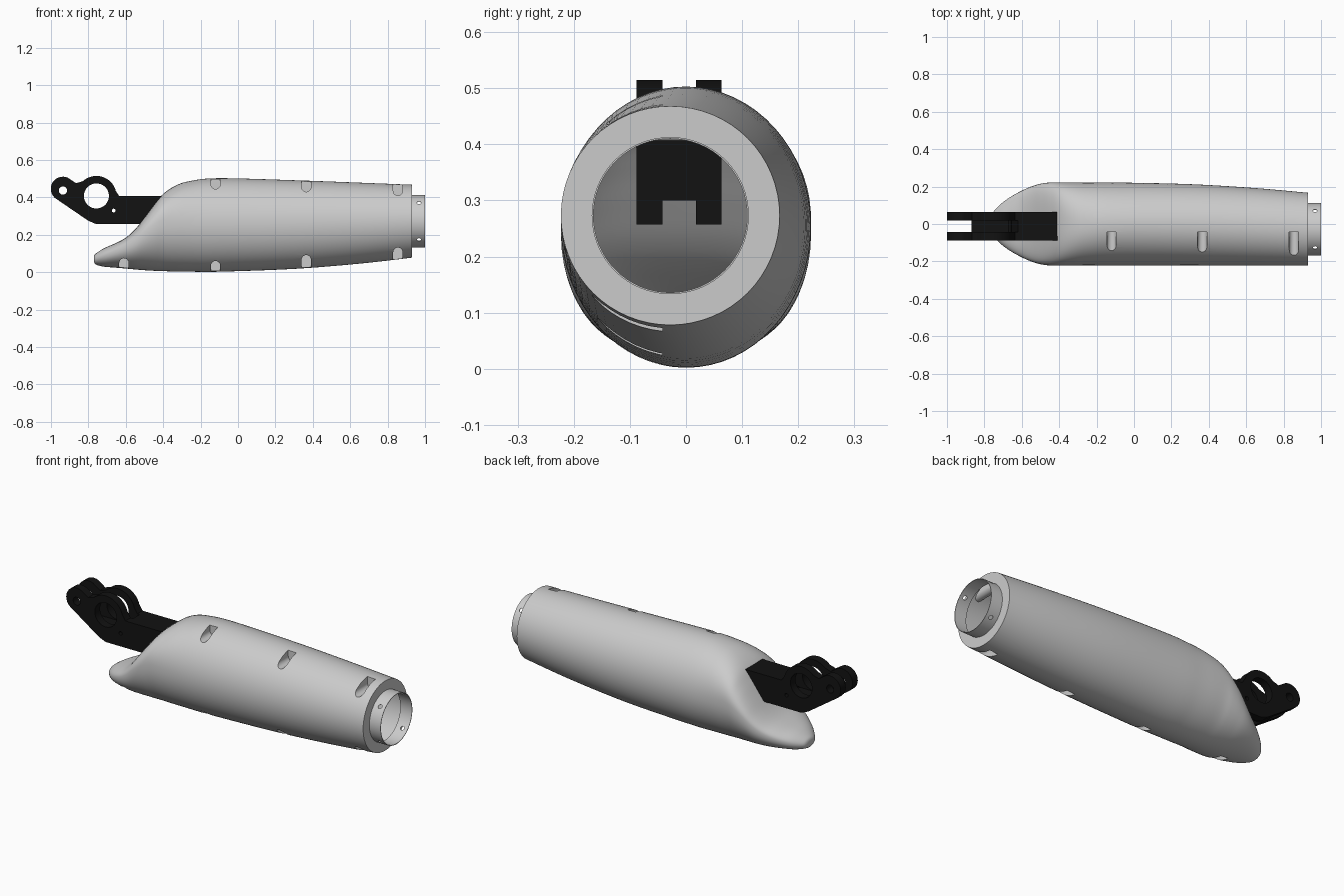
import bpy, bmesh
from math import sin, cos, pi, radians
from mathutils import Matrix, Vector

if "Cube" in bpy.data.objects:
    bpy.data.objects.remove(bpy.data.objects["Cube"])

N = 64
CY, CZ = -0.028, 0.273          # centre of the collar end


def make_object(name, bm):
    bmesh.ops.recalc_face_normals(bm, faces=bm.faces)
    mesh = bpy.data.meshes.new(name)
    bm.to_mesh(mesh)
    bm.free()
    ob = bpy.data.objects.new(name, mesh)
    bpy.context.collection.objects.link(ob)
    return ob


def activate(ob):
    bpy.ops.object.select_all(action='DESELECT')
    ob.select_set(True)
    bpy.context.view_layer.objects.active = ob


def cut(ob, cutter):
    cutter.hide_render = True
    mod = ob.modifiers.new("cut", 'BOOLEAN')
    mod.operation, mod.solver, mod.object = 'DIFFERENCE', 'EXACT', cutter
    activate(ob)
    bpy.ops.object.modifier_apply(modifier=mod.name)


def smooth(ob, angle=35):
    activate(ob)
    bpy.ops.object.shade_smooth_by_angle(angle=radians(angle))


def bridge(bm, a, b):
    for i in range(len(a)):
        j = (i + 1) % len(a)
        bm.faces.new((a[i], a[j], b[j], b[i]))


def prism(bm, pts, y0, y1):
    """Extrude an x-z outline along y."""
    a = [bm.verts.new((x, y0, z)) for x, z in pts]
    b = [bm.verts.new((x, y1, z)) for x, z in pts]
    bridge(bm, a, b)
    bm.faces.new(a)
    bm.faces.new(b)


def arc(cx, cz, r, a0, a1, n=14):
    angs = [radians(a0 + (a1 - a0) * i / n) for i in range(n + 1)]
    return [(cx + r * cos(a), cz + r * sin(a)) for a in angs]


def catmull(rows, steps):
    out = []
    for i in range(len(rows) - 1):
        p0, p1, p2 = rows[max(i - 1, 0)], rows[i], rows[i + 1]
        p3 = rows[min(i + 2, len(rows) - 1)]
        for s in range(steps):
            t = s / steps
            out.append([b + 0.5 * t * (c - a + t * (2*a - 5*b + 4*c - d + t * (3*(b - c) + d - a)))
                        for a, b, c, d in zip(p0, p1, p2, p3)])
    return out + [list(rows[-1])]


# Shell: lofted sections (x, bottom z, top z, half width, widest z, centre y, top exponent)
stations = [
    (-0.770, 0.055, 0.085, 0.030, 0.070, 0, 2.0),
    (-0.760, 0.041, 0.100, 0.055, 0.072, 0, 2.0),
    (-0.717, 0.030, 0.128, 0.103, 0.085, 0, 2.2),
    (-0.660, 0.025, 0.153, 0.145, 0.105, 0, 2.5),
    (-0.600, 0.020, 0.185, 0.178, 0.130, 0, 2.8),
    (-0.550, 0.015, 0.230, 0.200, 0.160, 0, 3.0),
    (-0.500, 0.011, 0.293, 0.215, 0.200, 0, 3.0),
    (-0.450, 0.008, 0.360, 0.222, 0.230, 0, 2.9),
    (-0.400, 0.006, 0.419, 0.223, 0.250, 0, 2.7),
    (-0.330, 0.004, 0.465, 0.223, 0.253, 0, 2.35),
    (-0.250, 0.003, 0.489, 0.222, 0.253, 0, 2.15),
    (-0.100, 0.003, 0.503, 0.222, 0.253, 0, 2.0),
    (0.300, 0.018, 0.492, 0.217, 0.256, -0.004, 2.0),
    (0.650, 0.046, 0.479, 0.207, 0.264, -0.015, 2.0),
    (0.930, 0.078, 0.468, 0.195, 0.273, CY, 2.0),
]
bm = bmesh.new()
rings = []
for x, bot, top, w, mid, cy, ex in catmull(stations, 5):
    ring = []
    for k in range(N):
        c, s = cos(2 * pi * k / N), sin(2 * pi * k / N)
        if s > 0:
            y = w * abs(c) ** (2 / ex) * (1 if c > 0 else -1)
            z = mid + (top - mid) * s ** (2 / ex)
        else:
            y, z = w * c, mid + (mid - bot) * s
        ring.append(bm.verts.new((x, cy + y, z)))
    rings.append(ring)
rings.append([bm.verts.new((0.93, CY + 0.139 * cos(2 * pi * k / N), CZ + 0.139 * sin(2 * pi * k / N)))
              for k in range(N)])
for a, b in zip(rings, rings[1:]):
    bridge(bm, a, b)
bm.faces.new(rings[0])
bm.faces.new(rings[-1])
shell = make_object("shell", bm)

# Screw pockets on the front side, round end towards the middle
bm = bmesh.new()
R = 0.025
for x, z in [(-0.12, 0.445), (0.365, 0.43), (0.855, 0.41)]:
    prism(bm, arc(x, z + R, R, 180, 360) + [(x + R, 0.6), (x - R, 0.6)], -0.35, -0.042)
for x, z in [(-0.61, 0.075), (-0.12, 0.06), (0.365, 0.092), (0.855, 0.132)]:
    prism(bm, arc(x, z - R, R, 0, 180) + [(x - R, -0.1), (x + R, -0.1)], -0.35, -0.042)
pockets = make_object("pocket_cutter", bm)
cut(shell, pockets)

# Open the shell at the collar end
bm = bmesh.new()
bm.from_mesh(shell.data)
disc = [f for f in bm.faces if all(
    v.co.x > 0.929 and (v.co - Vector((0.93, CY, CZ))).length < 0.142 for v in f.verts)]
bmesh.ops.delete(bm, geom=disc, context='FACES')
bm.to_mesh(shell.data)
bm.free()
smooth(shell)

# Collar: thin tube with four cross holes
bm = bmesh.new()
loops = [[bm.verts.new((x, CY + r * cos(2 * pi * k / N), CZ + r * sin(2 * pi * k / N)))
          for k in range(N)]
         for x, r in [(0.928, 0.140), (1.0, 0.140), (1.0, 0.137), (0.928, 0.137)]]
for i in range(4):
    bridge(bm, loops[i], loops[(i + 1) % 4])
collar = make_object("collar", bm)
for ang in (45, -45):
    bm = bmesh.new()
    bmesh.ops.create_cone(bm, cap_ends=True, segments=20, radius1=0.011, radius2=0.011, depth=0.4,
                          matrix=Matrix.Translation((0.968, CY, CZ)) @ Matrix.Rotation(radians(ang), 4, 'X'))
    drill = make_object("collar_drill", bm)
    cut(collar, drill)
    bpy.data.objects.remove(drill)
smooth(collar)

# Bracket arm: two side plates joined by a web
black = bpy.data.materials.new("black")
black.diffuse_color = (0.006, 0.006, 0.006, 1)
black.use_nodes = True
black.node_tree.nodes["Principled BSDF"].inputs["Base Color"].default_value = black.diffuse_color
plate = (arc(-0.936, 0.446, 0.065, 228, 65) + [(-0.865, 0.476)]
         + arc(-0.757, 0.408, 0.107, 132, 15, 20)
         + [(-0.635, 0.407), (-0.41, 0.407), (-0.41, 0.257), (-0.757, 0.257), (-0.80, 0.275)])
web = [(-0.87, 0.322), (-0.82, 0.30), (-0.41, 0.30), (-0.41, 0.407),
       (-0.62, 0.407), (-0.655, 0.337), (-0.87, 0.337)]
bm = bmesh.new()
for x, z, r in [(-0.757, 0.408, 0.067), (-0.936, 0.437, 0.022), (-0.665, 0.33, 0.010)]:
    prism(bm, arc(x, z, r, 0, 350, 35), -0.3, 0.3)
bores = make_object("bore_cutter", bm)
for name, pts, y0, y1 in [("arm_plate_front", plate, -0.088, -0.042),
                          ("arm_plate_back", plate, 0.018, 0.063),
                          ("arm_web", web, -0.042, 0.018)]:
    bm = bmesh.new()
    prism(bm, pts, y0, y1)
    part = make_object(name, bm)
    cut(part, bores)
    part.data.materials.clear()
    part.data.materials.append(black)
    smooth(part)

for helper in (pockets, bores):
    bpy.data.objects.remove(helper)
